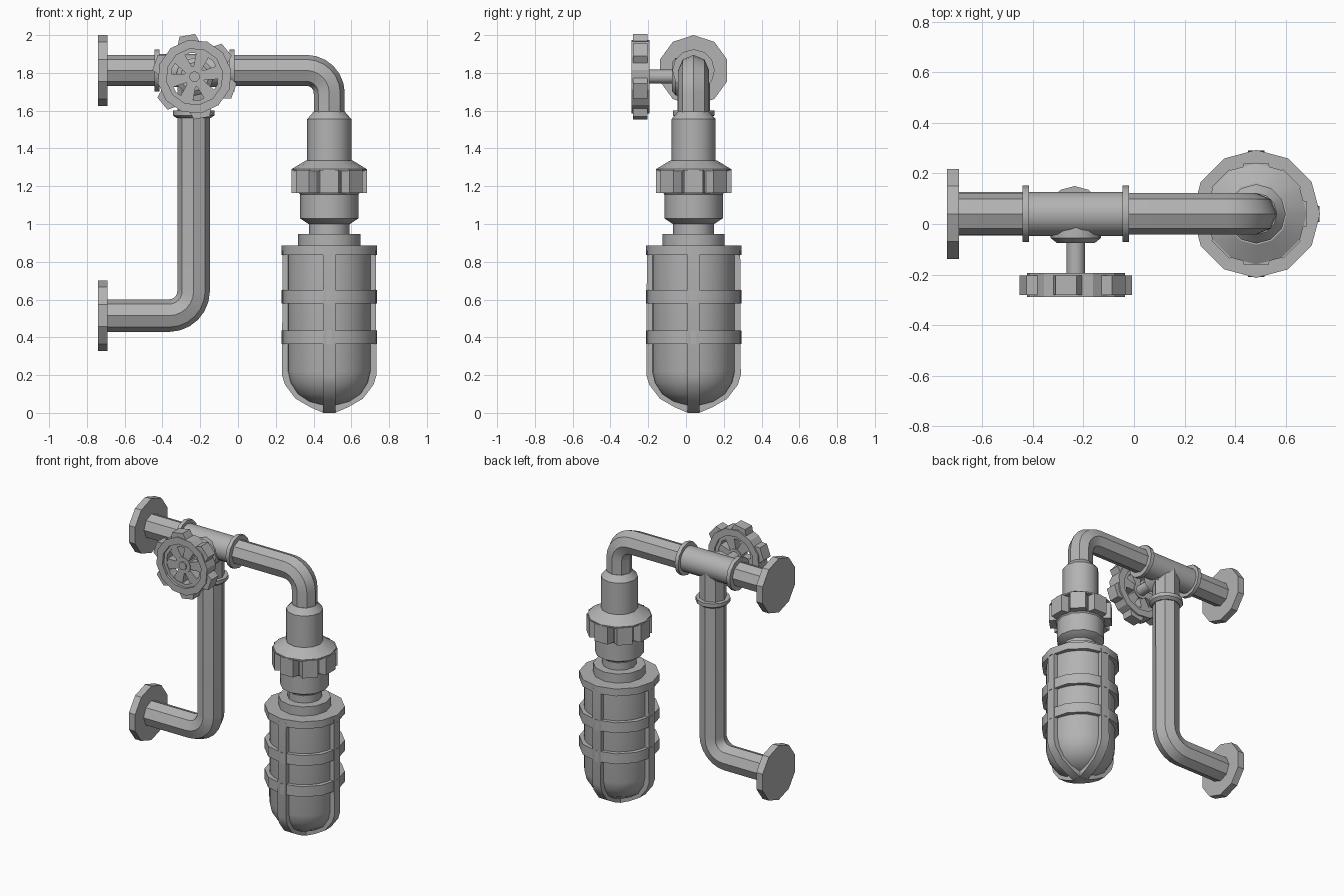
import bpy, bmesh, math
from mathutils import Matrix, Vector

cube = bpy.data.objects.get("Cube")
if cube:
    bpy.data.objects.remove(cube)

grey = bpy.data.materials.new("grey metal")
grey.use_nodes = True
COLOR = (0.45, 0.45, 0.45, 1)
grey.diffuse_color = COLOR
grey.node_tree.nodes["Principled BSDF"].inputs["Base Color"].default_value = COLOR

Y = 0.04           # depth of the pipe run
LAMP = (0.483, Y, 0)
UP = Matrix.Identity(4)
ALONG_X = Matrix.Rotation(math.pi / 2, 4, "Y")
TO_FRONT = Matrix.Rotation(math.pi / 2, 4, "X")


def finish(obj, angle):
    """Assign the material and shade."""
    obj.data.materials.clear()
    obj.data.materials.append(grey)
    bpy.ops.object.select_all(action="DESELECT")
    obj.select_set(True)
    bpy.context.view_layer.objects.active = obj
    if angle:
        bpy.ops.object.shade_smooth_by_angle(angle=math.radians(angle))
    return obj


def from_bmesh(name, bm, centre, turn=UP, angle=0):
    bmesh.ops.remove_doubles(bm, verts=bm.verts, dist=0.0001)
    bmesh.ops.recalc_face_normals(bm, faces=bm.faces)
    bm.transform(Matrix.Translation(centre) @ turn)
    mesh = bpy.data.meshes.new(name)
    bm.to_mesh(mesh)
    bm.free()
    obj = bpy.data.objects.new(name, mesh)
    bpy.context.collection.objects.link(obj)
    return finish(obj, angle)


def lathe(name, profile, centre, turn=UP, sides=12, angle=35, start=0, closed=False):
    """Revolve (radius, height) points; a closed profile makes a ring."""
    bm = bmesh.new()
    rings = []
    for r, h in profile:
        rings.append([bm.verts.new((r * math.cos(a), r * math.sin(a), h))
                      for a in (math.radians(start) + math.tau * i / sides for i in range(sides))])
    pairs = list(zip(rings, rings[1:]))
    if closed:
        pairs.append((rings[-1], rings[0]))
    else:
        bm.faces.new(rings[0])
        bm.faces.new(rings[-1])
    for low, high in pairs:
        for i in range(sides):
            j = (i + 1) % sides
            bm.faces.new((low[i], low[j], high[j], high[i]))
    return from_bmesh(name, bm, centre, turn, angle)


def disc(name, r, low, high, centre, turn=UP, **options):
    return lathe(name, [(r, low), (r, high)], centre, turn, **options)


def ring(name, inner, outer, low, high, centre, turn=UP, **options):
    profile = [(inner, low), (outer, low), (outer, high), (inner, high)]
    return lathe(name, profile, centre, turn, closed=True, **options)


def pipe(name, start, bend, end, radius, bend_radius):
    """Pipe through a rounded corner."""
    start, bend, end = Vector(start), Vector(bend), Vector(end)
    a, b = (start - bend).normalized(), (end - bend).normalized()
    hub = bend + (a + b) * bend_radius
    path = [start]
    for i in range(7):
        t = math.pi / 2 * i / 6
        path.append(hub - b * bend_radius * math.cos(t) - a * bend_radius * math.sin(t))
    path.append(end)
    curve = bpy.data.curves.new(name, "CURVE")
    curve.dimensions = "3D"
    curve.bevel_depth = radius
    curve.bevel_resolution = 2
    curve.use_fill_caps = True
    spline = curve.splines.new("POLY")
    spline.points.add(len(path) - 1)
    for point, co in zip(spline.points, path):
        point.co = (*co, 1)
    obj = bpy.data.objects.new(name, curve)
    bpy.context.collection.objects.link(obj)
    finish(obj, 0)
    bpy.ops.object.convert(target="MESH")
    return finish(bpy.context.object, 40)


def blocks(name, count, start, r_in, r_out, w_in, w_out, low, high, centre, turn=UP):
    """Tapered blocks pointing outward, repeated round an axis."""
    bm = bmesh.new()
    for i in range(count):
        spin = Matrix.Rotation(math.radians(start) + math.tau * i / count, 4, "Z")
        plan = [(r_in, -w_in), (r_out, -w_out), (r_out, w_out), (r_in, w_in)]
        face = bm.faces.new([bm.verts.new(spin @ Vector((x, y, low))) for x, y in plan])
        new = bmesh.ops.extrude_face_region(bm, geom=[face])["geom"]
        bmesh.ops.translate(bm, vec=(0, 0, high - low),
                            verts=[v for v in new if isinstance(v, bmesh.types.BMVert)])
    return from_bmesh(name, bm, centre, turn)


# Wall flanges
for label, z in (("upper", 1.813), ("lower", 0.515)):
    disc(label + "_wall_flange", 0.187, -0.74, -0.692, (0, Y, z), ALONG_X, sides=10, angle=0)

# Pipes
pipe("upper_pipe", (-0.7, Y, 1.813), (0.483, Y, 1.813), (0.483, Y, 1.56), 0.082, 0.12)
pipe("lower_pipe", (-0.7, Y, 0.515), (-0.235, Y, 0.515), (-0.235, Y, 1.8), 0.086, 0.13)

# Tee fitting and its collars
disc("tee_body", 0.087, -0.43, -0.03, (0, Y, 1.813), ALONG_X, sides=16)
for label, x in (("right", -0.428), ("left", -0.032)):
    disc("tee_collar_" + label, 0.112, x - 0.013, x + 0.013, (0, Y, 1.813), ALONG_X)
lathe("tee_collar_bottom", [(0.09, 1.56), (0.11, 1.575), (0.11, 1.6), (0.09, 1.6)],
      (-0.235, Y, 0))

# Valve handwheel; its axis runs toward the front
VALVE = (-0.23, 0, 1.78)
lathe("valve_boss", [(0.1, -0.06), (0.1, 0.055), (0.075, 0.075)], VALVE, TO_FRONT)
disc("valve_stem", 0.037, 0.06, 0.25, VALVE, TO_FRONT)
ring("wheel_rim", 0.15, 0.197, 0.193, 0.288, VALVE, TO_FRONT, angle=0, start=10)
ring("wheel_inner_rim", 0.128, 0.152, 0.205, 0.272, VALVE, TO_FRONT, start=10)
disc("wheel_hub", 0.055, 0.205, 0.272, VALVE, TO_FRONT, start=10)
disc("wheel_cap", 0.028, 0.26, 0.282, VALVE, TO_FRONT)
blocks("wheel_spokes", 6, 10, 0.04, 0.14, 0.022, 0.038, 0.21, 0.268, VALVE, TO_FRONT)
blocks("wheel_grips", 6, 40, 0.18, 0.222, 0.058, 0.042, 0.203, 0.28, VALVE, TO_FRONT)

# Lamp holder
lathe("holder_sleeve", [(0.117, 1.3), (0.117, 1.555), (0.082, 1.595)], LAMP)
lathe("holder_nut", [(0.15, 1.15), (0.165, 1.17), (0.165, 1.28), (0.2, 1.28), (0.2, 1.29),
                     (0.122, 1.337)], LAMP, angle=25)
blocks("nut_lugs", 8, 0, 0.14, 0.2, 0.06, 0.05, 1.165, 1.285, LAMP)
lathe("holder_cup", [(0.11, 1.0), (0.155, 1.03), (0.155, 1.18)], LAMP)
disc("holder_neck", 0.108, 0.93, 1.02, LAMP)
disc("cage_cap", 0.165, 0.87, 0.948, LAMP)

# Glass and cage
lathe("glass", [(0.222, 0.86), (0.222, 0.22), (0.208, 0.16), (0.17, 0.1), (0.11, 0.06),
                (0.04, 0.04)], LAMP, sides=24, angle=60)
disc("cage_top", 0.253, 0.835, 0.885, LAMP)
for label, z in (("upper", 0.615), ("lower", 0.4)):
    ring("cage_ring_" + label, 0.21, 0.253, z - 0.036, z + 0.036, LAMP)

# Cage bars: two arches crossing under the glass
outer = [(0.247, 0.86), (0.25, 0.2), (0.235, 0.15), (0.178, 0.075), (0.1, 0.03), (0.03, 0)]
inner = [(0.2, 0.86), (0.2, 0.22), (0.19, 0.17), (0.15, 0.12), (0.09, 0.07), (0.03, 0.05)]
outer += [(-r, z) for r, z in reversed(outer)]
inner += [(-r, z) for r, z in reversed(inner)]
for label, spin in (("side", 0), ("front", math.pi / 2)):
    bm = bmesh.new()
    sections = [[bm.verts.new((r, w, z)) for (r, z), w in
                 ((o, -0.032), (o, 0.032), (i, 0.032), (i, -0.032))]
                for o, i in zip(outer, inner)]
    bm.faces.new(sections[0])
    bm.faces.new(sections[-1])
    for a, b in zip(sections, sections[1:]):
        for k in range(4):
            bm.faces.new((a[k], a[k - 1], b[k - 1], b[k]))
    from_bmesh("cage_bar_" + label, bm, LAMP, Matrix.Rotation(spin, 4, "Z"), 30)
